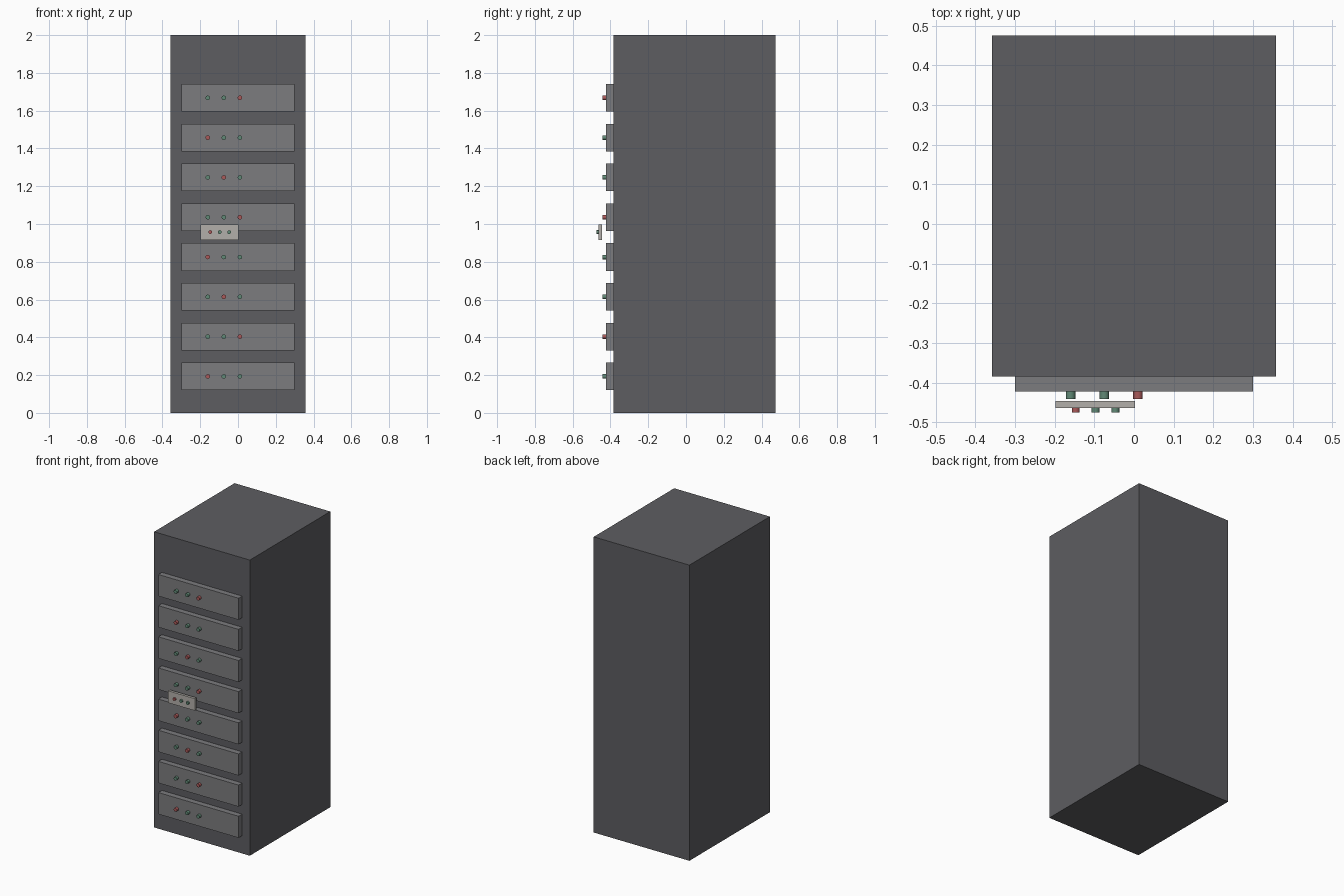
import bpy, math

if "Cube" in bpy.data.objects:
    bpy.data.objects.remove(bpy.data.objects["Cube"])


def material(name, rgb):
    m = bpy.data.materials.new(name)
    m.diffuse_color = (*rgb, 1)
    m.use_nodes = True
    m.node_tree.nodes["Principled BSDF"].inputs["Base Color"].default_value = m.diffuse_color
    return m


DARK = material("dark_grey", (0.11, 0.11, 0.12))
MID = material("mid_grey", (0.2, 0.2, 0.21))
BEIGE = material("warm_grey", (0.45, 0.43, 0.4))
RED = material("red_light", (0.4, 0.1, 0.1))
GREEN = material("green_light", (0.12, 0.25, 0.18))


def box(name, x0, x1, y0, y1, z0, z1, mat):
    bpy.ops.mesh.primitive_cube_add(
        size=1, location=((x0 + x1) / 2, (y0 + y1) / 2, (z0 + z1) / 2))
    ob = bpy.context.object
    ob.name = name
    ob.scale = (x1 - x0, y1 - y0, z1 - z0)
    bpy.ops.object.transform_apply(location=False, rotation=False, scale=True)
    ob.data.materials.append(mat)


def lights(name, xs, y0, y1, z, radius, red_index):
    # Row of short round lamps facing the front, one of them red
    for k, x in enumerate(xs):
        bpy.ops.mesh.primitive_cylinder_add(
            vertices=16, radius=radius, depth=y1 - y0,
            location=(x, (y0 + y1) / 2, z), rotation=(math.pi / 2, 0, 0))
        ob = bpy.context.object
        ob.name = f"{name}_{k + 1}"
        ob.data.materials.append(RED if k == red_index else GREEN)
        bpy.ops.object.shade_smooth_by_angle(angle=math.radians(40))


# Cabinet body
box("cabinet", -0.358, 0.358, -0.385, 0.475, 0, 2, DARK)

# Eight equipment units, with the red lamp moving along row by row
for i in range(8):
    z = 0.193 + 0.2107 * i
    box(f"unit_{i + 1}", -0.3, 0.3, -0.423, -0.385, z - 0.073, z + 0.073, MID)
    lights(f"unit_{i + 1}_light", (-0.16, -0.075, 0.01),
           -0.442, -0.423, z, 0.012, -i % 3)

# Small control panel standing off the front
box("control_panel", -0.198, 0.002, -0.464, -0.446, 0.916, 0.997, BEIGE)
lights("panel_light", (-0.147, -0.097, -0.047), -0.475, -0.464, 0.957, 0.01, 0)
